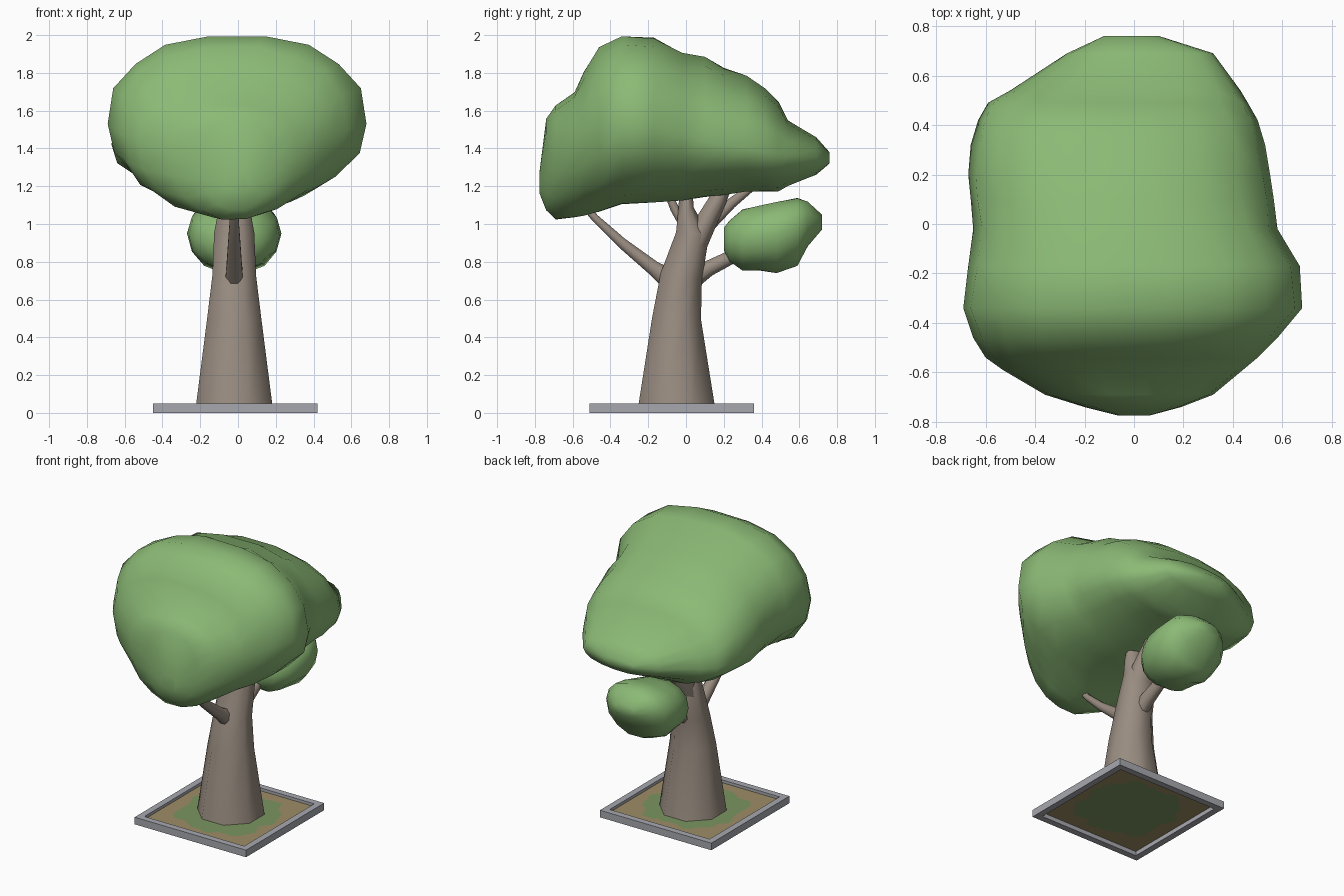
import bpy, bmesh, math
from mathutils import Vector

if "Cube" in bpy.data.objects:
    bpy.data.objects.remove(bpy.data.objects["Cube"])


def material(name, rgb):
    m = bpy.data.materials.new(name)
    m.diffuse_color = (*rgb, 1)
    m.use_nodes = True
    m.node_tree.nodes["Principled BSDF"].inputs["Base Color"].default_value = m.diffuse_color
    return m


LEAF = material("leaf green", (0.26, 0.49, 0.18))
BARK = material("bark brown", (0.32, 0.265, 0.22))
STONE = material("stone grey", (0.39, 0.395, 0.43))
SOIL = material("soil tan", (0.34, 0.265, 0.135))
GRASS = material("grass green", (0.20, 0.30, 0.12))


def finish(name, bm, mats, angle=None):
    bmesh.ops.recalc_face_normals(bm, faces=bm.faces)
    me = bpy.data.meshes.new(name)
    bm.to_mesh(me)
    bm.free()
    for m in mats:
        me.materials.append(m)
    ob = bpy.data.objects.new(name, me)
    bpy.context.collection.objects.link(ob)
    if angle:
        bpy.ops.object.select_all(action='DESELECT')
        ob.select_set(True)
        bpy.context.view_layer.objects.active = ob
        bpy.ops.object.shade_smooth_by_angle(angle=math.radians(angle))
    return ob


def skin(rings, caps=True, closed=False):
    """Join rings of points into a tube."""
    bm = bmesh.new()
    vs = [[bm.verts.new(p) for p in r] for r in rings]
    n = len(vs[0])
    pairs = list(zip(vs, vs[1:])) + ([(vs[-1], vs[0])] if closed else [])
    for a, b in pairs:
        for i in range(n):
            j = (i + 1) % n
            bm.faces.new((a[i], a[j], b[j], b[i]))
    if caps:
        bm.faces.new(vs[0])
        bm.faces.new(vs[-1])
    return bm


def foliage(name, stations, n=18, wobble=0.0):
    """Rounded mass lofted along y: (y, left, right, bottom, top, widest height)."""
    rings = []
    for k, (y, xl, xr, zb, zt, zw) in enumerate(stations):
        cx, w, ring = (xl + xr) / 2, (xr - xl) / 2, []
        for i in range(n):
            t = 2 * math.pi * i / n
            c, s = math.cos(t), math.sin(t)
            e = 0.86 if s > 0 else 0.96
            h = (zt - zw) if s > 0 else (zw - zb)
            f = 1 + wobble * math.sin(2.7 * i + 1.9 * k) * abs(c * s)
            ring.append((cx + f * w * math.copysign(abs(c) ** e, c), y,
                         zw + f * h * math.copysign(abs(s) ** e, s)))
        rings.append(ring)
    return finish(name, skin(rings), [LEAF], 75)


def limb(name, path, n=8):
    """Tapered limb in the yz plane: (y, z, x radius, depth radius)."""
    pts = [Vector((-0.02, p[0], p[1])) for p in path]
    X, rings = Vector((1, 0, 0)), []
    for k, (_, _, rx, rd) in enumerate(path):
        t = (pts[min(k + 1, len(pts) - 1)] - pts[max(k - 1, 0)]).normalized()
        if k == 0 and name == "trunk":
            t = Vector((0, 0, 1))
        N = t.cross(X)
        rings.append([pts[k] + X * rx * math.cos(a) + N * rd * math.sin(a)
                      for a in (2 * math.pi * (i + 0.5) / n for i in range(n))])
    return finish(name, skin(rings), [BARK], 60)


# Square stone planter frame
CX, CY, H = -0.015, -0.075, 0.435


def square(h, z):
    return [(CX + sx * h, CY + sy * h, z) for sx, sy in ((-1, -1), (1, -1), (1, 1), (-1, 1))]


finish("planter_frame", skin([square(H, 0), square(H, 0.05), square(H - 0.045, 0.05),
                              square(H - 0.045, 0)], caps=False, closed=True), [STONE])

# Soil sheet with a ragged grass patch
bm = bmesh.new()
bmesh.ops.create_grid(bm, x_segments=48, y_segments=48, size=H - 0.045)
for f in bm.faces:
    c = f.calc_center_median()
    a = math.atan2(c.y, c.x)
    r = (abs(c.x) ** 3 + abs(c.y) ** 3) ** (1 / 3)
    f.material_index = int(r < 0.305 + 0.015 * math.sin(7 * a) + 0.01 * math.sin(13 * a + 1))
bmesh.ops.translate(bm, verts=bm.verts, vec=(CX, CY, 0.03))
finish("soil", bm, [SOIL, GRASS])

# Trunk and branches
limb("trunk", [(-0.05, 0.032, 0.22, 0.22), (-0.05, 0.5, 0.155, 0.14),
               (-0.025, 0.72, 0.125, 0.12), (0.035, 0.95, 0.115, 0.095),
               (0.0, 1.08, 0.09, 0.045), (0.0, 1.2, 0.07, 0.035)])
limb("rear_fork", [(0.03, 0.85, 0.1, 0.07), (0.09, 0.98, 0.1, 0.065),
                   (0.17, 1.13, 0.07, 0.05), (0.22, 1.24, 0.05, 0.04)])
limb("rear_twig", [(0.13, 1.0, 0.03, 0.035), (0.24, 1.11, 0.03, 0.03), (0.38, 1.22, 0.02, 0.02)])
limb("front_twig", [(-0.01, 1.0, 0.03, 0.03), (-0.06, 1.08, 0.03, 0.025), (-0.11, 1.2, 0.02, 0.02)])
limb("front_branch", [(-0.06, 0.69, 0.055, 0.07), (-0.17, 0.765, 0.045, 0.042),
                      (-0.34, 0.9, 0.035, 0.03), (-0.48, 1.03, 0.025, 0.022),
                      (-0.56, 1.12, 0.018, 0.018)])
limb("rear_branch", [(0.02, 0.70, 0.06, 0.06), (0.12, 0.765, 0.05, 0.045),
                     (0.23, 0.82, 0.04, 0.04), (0.36, 0.9, 0.03, 0.03)])

# Main canopy
foliage("canopy", [
    (-0.775, -0.06, 0.06, 1.16, 1.28, 1.22),
    (-0.74, -0.20, 0.19, 1.07, 1.56, 1.33),
    (-0.69, -0.36, 0.32, 1.02, 1.63, 1.38),
    (-0.59, -0.53, 0.44, 1.03, 1.70, 1.44),
    (-0.54, -0.60, 0.50, 1.04, 1.81, 1.47),
    (-0.46, -0.65, 0.58, 1.06, 1.94, 1.50),
    (-0.34, -0.69, 0.68, 1.10, 2.00, 1.53),
    (-0.17, -0.67, 0.67, 1.11, 1.99, 1.52),
    (-0.02, -0.65, 0.58, 1.12, 1.91, 1.48),
    (0.10, -0.66, 0.565, 1.14, 1.89, 1.44),
    (0.20, -0.67, 0.55, 1.15, 1.83, 1.42),
    (0.32, -0.66, 0.53, 1.17, 1.79, 1.40),
    (0.42, -0.63, 0.50, 1.17, 1.72, 1.38),
    (0.49, -0.59, 0.46, 1.17, 1.65, 1.37),
    (0.54, -0.50, 0.43, 1.20, 1.55, 1.36),
    (0.69, -0.27, 0.32, 1.26, 1.46, 1.35),
    (0.76, -0.12, 0.10, 1.32, 1.38, 1.35)], wobble=0.03)

# Small lower leaf cluster
foliage("lower_leaves", [
    (0.20, -0.10, 0.06, 0.86, 0.98, 0.92),
    (0.23, -0.17, 0.13, 0.80, 1.02, 0.91),
    (0.30, -0.23, 0.19, 0.75, 1.08, 0.92),
    (0.39, -0.26, 0.22, 0.75, 1.10, 0.94),
    (0.48, -0.27, 0.23, 0.735, 1.12, 0.95),
    (0.59, -0.25, 0.21, 0.775, 1.14, 0.98),
    (0.645, -0.20, 0.16, 0.88, 1.12, 1.00),
    (0.72, -0.10, 0.06, 0.97, 1.05, 1.01)], n=14, wobble=0.03)
